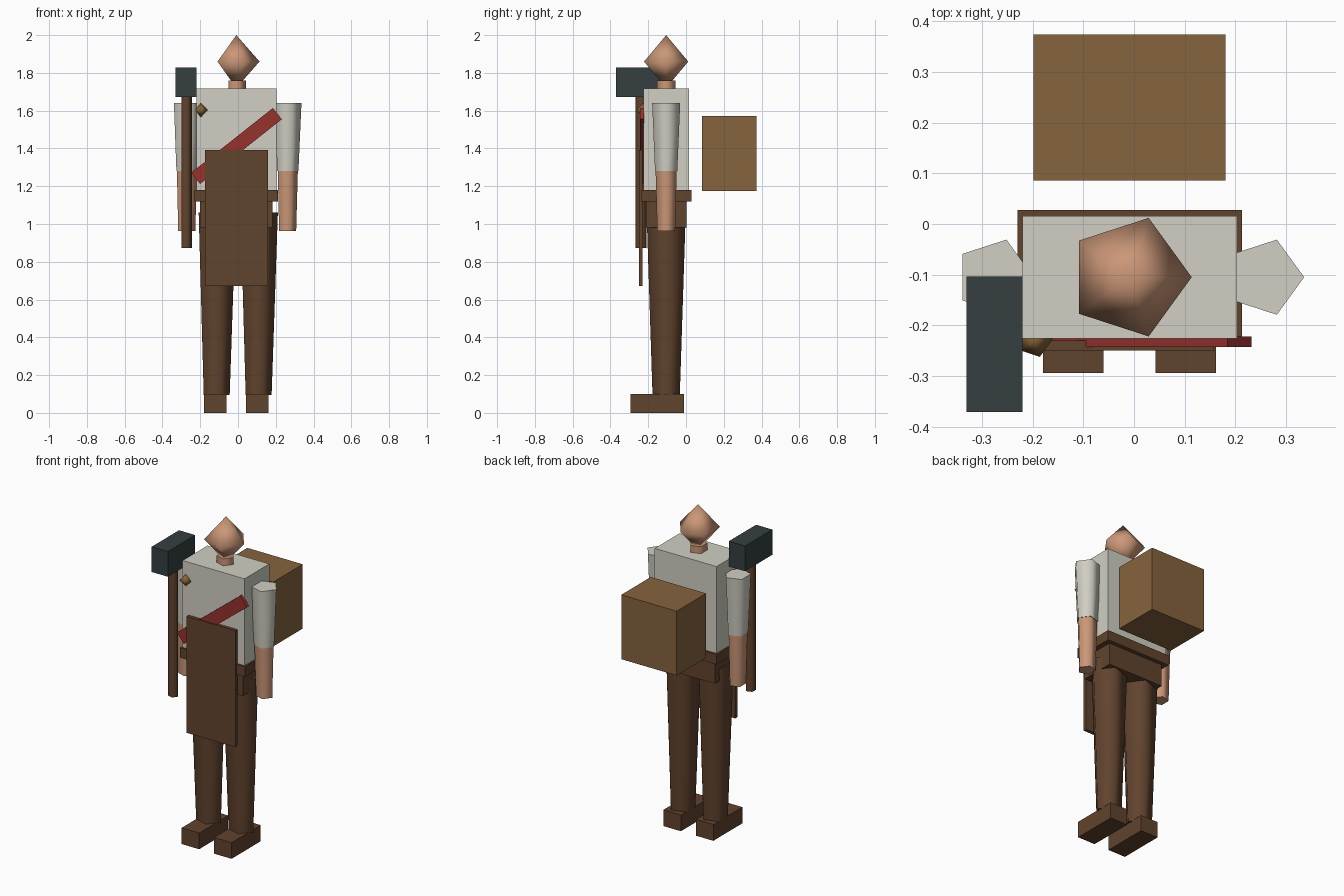
import bpy, bmesh, math
from mathutils import Matrix, Vector

cube = bpy.data.objects.get("Cube")
if cube:
    bpy.data.objects.remove(cube, do_unlink=True)

CX, CY = -0.009, -0.105   # body axis
SIDES = 5


def material(name, srgb):
    col = [((c / 255 + 0.055) / 1.055) ** 2.4 for c in srgb] + [1.0]
    m = bpy.data.materials.new(name)
    m.use_nodes = True
    m.diffuse_color = col
    bsdf = m.node_tree.nodes["Principled BSDF"]
    bsdf.inputs["Base Color"].default_value = col
    bsdf.inputs["Roughness"].default_value = 0.8
    return m


skin = material("skin", (203, 151, 120))
linen = material("linen", (209, 207, 195))
leather = material("dark leather", (97, 67, 46))
canvas = material("tan canvas", (134, 99, 62))
red = material("red cloth", (150, 50, 45))
steel = material("dark steel", (53, 62, 64))
brass = material("dull brass", (133, 98, 54))


def finish(name, bm, mat):
    bmesh.ops.recalc_face_normals(bm, faces=bm.faces[:])
    me = bpy.data.meshes.new(name)
    bm.to_mesh(me)
    bm.free()
    me.materials.append(mat)
    ob = bpy.data.objects.new(name, me)
    bpy.context.collection.objects.link(ob)
    return ob


def box(name, xs, ys, zs, mat, tilt=0.0):
    """Box from its extents, tilted about the y axis through its centre."""
    spans = (xs, ys, zs)
    centre = Vector([sum(s) / 2 for s in spans])
    size = [s[1] - s[0] for s in spans]
    bm = bmesh.new()
    bmesh.ops.create_cube(bm, size=1, matrix=Matrix.Translation(centre)
                          @ Matrix.Rotation(-tilt, 4, 'Y')
                          @ Matrix.Diagonal((*size, 1)))
    return finish(name, bm, mat)


def lathe(name, x, y, rings, mat):
    """Five-sided smooth form from (z, radius) rings; radius 0 makes a tip."""
    bm = bmesh.new()
    loops = []
    for z, r in rings:
        count = SIDES if r else 1
        loops.append([bm.verts.new((x + r * math.cos(math.tau * i / SIDES),
                                    y + r * math.sin(math.tau * i / SIDES), z))
                      for i in range(count)])
    for a, b in zip(loops, loops[1:]):
        for i in range(SIDES):
            j = (i + 1) % SIDES
            quad = [a[i % len(a)], a[j % len(a)], b[j % len(b)], b[i % len(b)]]
            bm.faces.new(list(dict.fromkeys(quad)))
    for end in (loops[0], loops[-1]):
        if len(end) > 1:
            bm.faces.new(end)
    ob = finish(name, bm, mat)
    bpy.ops.object.select_all(action='DESELECT')
    ob.select_set(True)
    bpy.context.view_layer.objects.active = ob
    bpy.ops.object.shade_smooth_by_angle(angle=math.radians(80))
    return ob


# Head, neck and trunk
lathe("head", CX, CY, [(1.72, 0), (1.86, 0.123), (2.0, 0)], skin)
lathe("neck", CX, CY, [(1.70, 0.052), (1.76, 0.052)], skin)
box("torso", (-0.22, 0.203), (-0.226, 0.016), (1.15, 1.717), linen)
box("belt", (-0.23, 0.213), (-0.238, 0.028), (1.118, 1.18), leather)
box("hips", (-0.2, 0.182), (-0.213, 0.003), (0.982, 1.13), leather)

# Limbs
for side, s in (("left", 1), ("right", -1)):
    arm, leg = CX + s * 0.267, CX + s * 0.111
    lathe(side + "_sleeve", arm, CY, [(1.28, 0.062), (1.64, 0.078)], linen)
    lathe(side + "_forearm", arm, CY, [(0.963, 0.05), (1.29, 0.059)], skin)
    lathe(side + "_leg", leg, CY, [(0.095, 0.076), (1.06, 0.109)], leather)
    box(side + "_foot", (leg - 0.06, leg + 0.06), (-0.294, -0.01), (0, 0.1), leather)

# Clothing and pack
box("apron", (-0.176, 0.158), (-0.25, -0.23), (0.672, 1.393), leather)
box("sash", (-0.284, 0.268), (-0.243, -0.222), (1.375, 1.451), red, tilt=0.67)
lathe("brooch", -0.197, -0.228, [(1.565, 0), (1.603, 0.036), (1.641, 0)], brass)
box("backpack", (-0.198, 0.181), (0.086, 0.374), (1.174, 1.572), canvas)

# Hammer
lathe("hammer_handle", -0.275, -0.238, [(0.873, 0.031), (1.69, 0.031)], leather)
box("hammer_head", (-0.331, -0.22), (-0.371, -0.104), (1.672, 1.828), steel)
